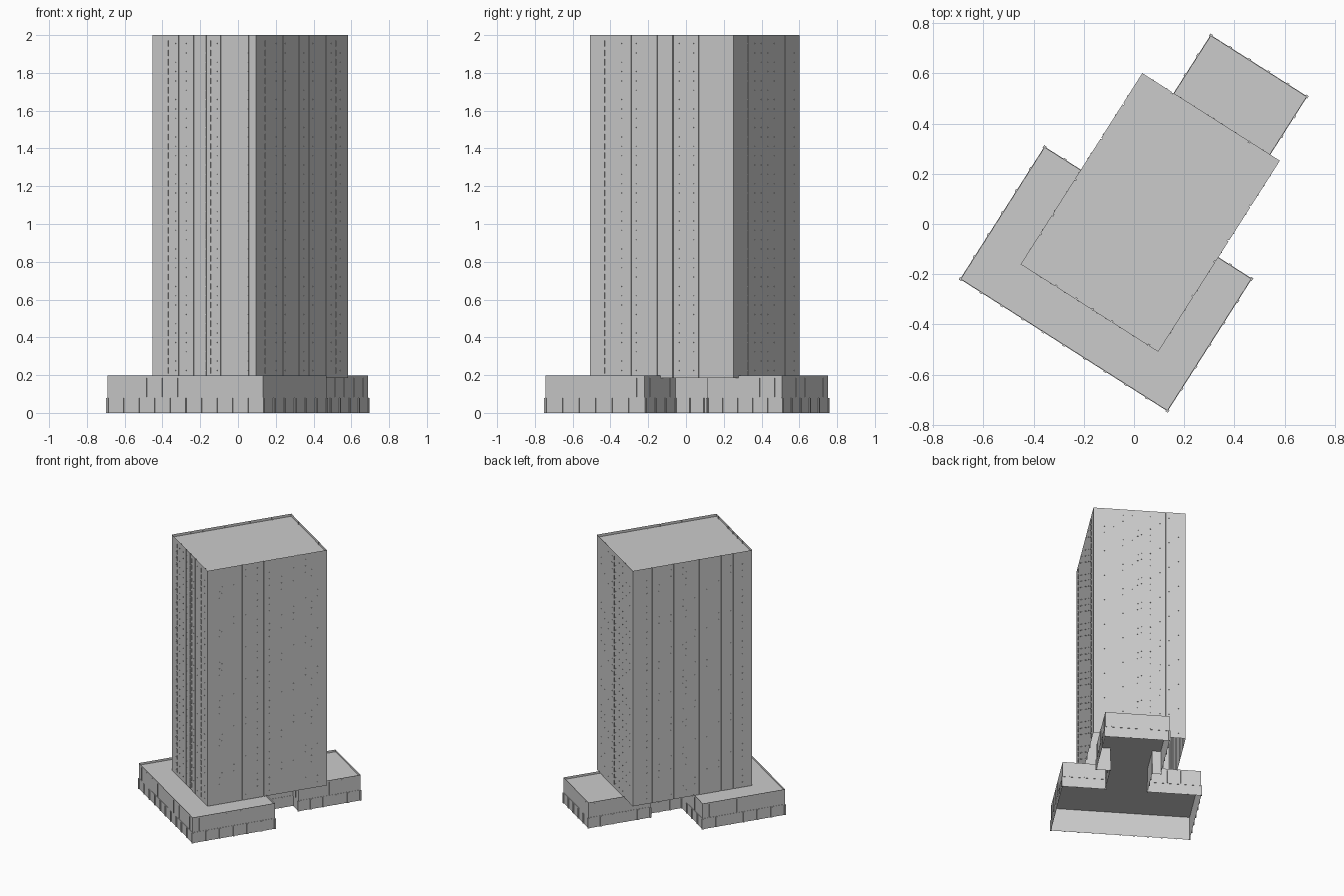
import bpy, bmesh, math
from mathutils import Matrix, Vector

cube = bpy.data.objects.get("Cube")
if cube:
    bpy.data.objects.remove(cube)

concrete = bpy.data.materials.new("pale_concrete_grey")
concrete.use_nodes = True
GREY = (0.6, 0.6, 0.6, 1)
concrete.diffuse_color = GREY
concrete.node_tree.nodes["Principled BSDF"].inputs["Base Color"].default_value = GREY

# Building axes are turned against the world axes
TURN = Matrix.Rotation(math.atan2(-0.537, 0.8437), 4, 'Z')


def finish(name, bm):
    bm.transform(TURN)
    mesh = bpy.data.meshes.new(name)
    bm.to_mesh(mesh)
    bm.free()
    mesh.materials.append(concrete)
    obj = bpy.data.objects.new(name, mesh)
    bpy.context.collection.objects.link(obj)


def sides(outline):
    """Each wall as start, direction, length and outward normal."""
    for a, b in zip(outline, outline[1:] + outline[:1]):
        a, b = Vector((*a, 0)), Vector((*b, 0))
        d = (b - a).normalized()
        yield a, d, (b - a).length, Vector((d.y, -d.x, 0))


def shell(name, outline, bottom, roof, top):
    """Open-bottomed walls with a roof set just below the parapet."""
    bm = bmesh.new()
    rings = [[bm.verts.new((x, y, z)) for x, y in outline] for z in (bottom, roof, top)]
    for low, high in zip(rings, rings[1:]):
        for i in range(len(low)):
            j = (i + 1) % len(low)
            bm.faces.new((low[i], low[j], high[j], high[i]))
    bm.faces.new(rings[1])
    finish(name, bm)


def plate(bm, place, d, normal, z, width, height, depth):
    """Thin upright plate lying on a wall."""
    frame = Matrix((d, normal, (0, 0, 1))).transposed().to_4x4()
    frame.translation = Vector((place.x, place.y, z)) + normal * depth / 2
    size = Matrix.Diagonal((width, depth, height, 1))
    bmesh.ops.create_cube(bm, size=1, matrix=frame @ size)


def grooved(outline, cuts, width=0.006, depth=0.006):
    """Add narrow recessed joints to each side of an outline."""
    points = []
    for (a, d, length, n), marks in zip(sides(outline), cuts):
        points.append(a)
        for f in marks:
            left = a + d * (f * length - width / 2)
            right = left + d * width
            points += [left, left - n * depth, right - n * depth, right]
    return [(p.x, p.y) for p in points]


# Tower: sides run front, left, back, right
tower = [(-0.295, -0.378), (0.355, -0.378), (0.355, 0.525), (-0.295, 0.525)]
joints = [(0.255, 0.4, 0.52, 0.66, 0.93), (0.29, 0.47, 0.58, 0.76),
          (0.22, 0.78), (0.16, 0.34, 0.555, 0.74, 0.84)]
shell("tower", grooved(tower, joints), 0.185, 1.98, 2.0)

# Window strips and small vents, one row for each floor
strips = [(0.145, 0.555, 0.82), (0.1, 0.87), (0.48,), (0.445,)]
FLOORS = 36
pitch = 1.78 / FLOORS
windows = bmesh.new()
vents = bmesh.new()
for (a, d, length, n), marks in zip(sides(tower), strips):
    for floor in range(FLOORS):
        z = 0.2 + (floor + 0.5) * pitch
        for f in marks:
            plate(windows, a + d * f * length, d, n, z, 0.008, pitch * 0.65, 0.002)
        for k in range(1, 10):
            if (floor + k) % 4:
                plate(vents, a + d * (k / 10 + 0.02) * length, d, n, z, 0.006, 0.004, 0.002)
finish("tower_windows", windows)
finish("tower_vents", vents)

# Podium: wide front hall, narrow neck and rear hall
podium = [(-0.465, -0.556), (0.512, -0.556), (0.512, 0.067), (0.21, 0.067),
          (0.21, 0.33), (0.308, 0.33), (0.308, 0.798), (-0.145, 0.798),
          (-0.145, 0.33), (-0.085, 0.33), (-0.085, 0.067), (-0.465, 0.067)]
shell("podium", podium, 0, 0.18, 0.197)

# Ground-floor posts, the band over them and upper joints
posts = bmesh.new()
band = bmesh.new()
mullions = bmesh.new()
for a, d, length, n in sides(podium):
    count = max(1, round(length / 0.1))
    for i in range(count + 1):
        place = a + d * length * i / count
        plate(posts, place, d, n, 0.039, 0.012, 0.078, 0.006)
        if i < count:
            plate(mullions, place + d * length * 0.5 / count, d, n, 0.135, 0.004, 0.1, 0.002)
    plate(band, a + d * length / 2, d, n, 0.08, length, 0.004, 0.002)
finish("podium_posts", posts)
finish("podium_band", band)
finish("podium_mullions", mullions)
